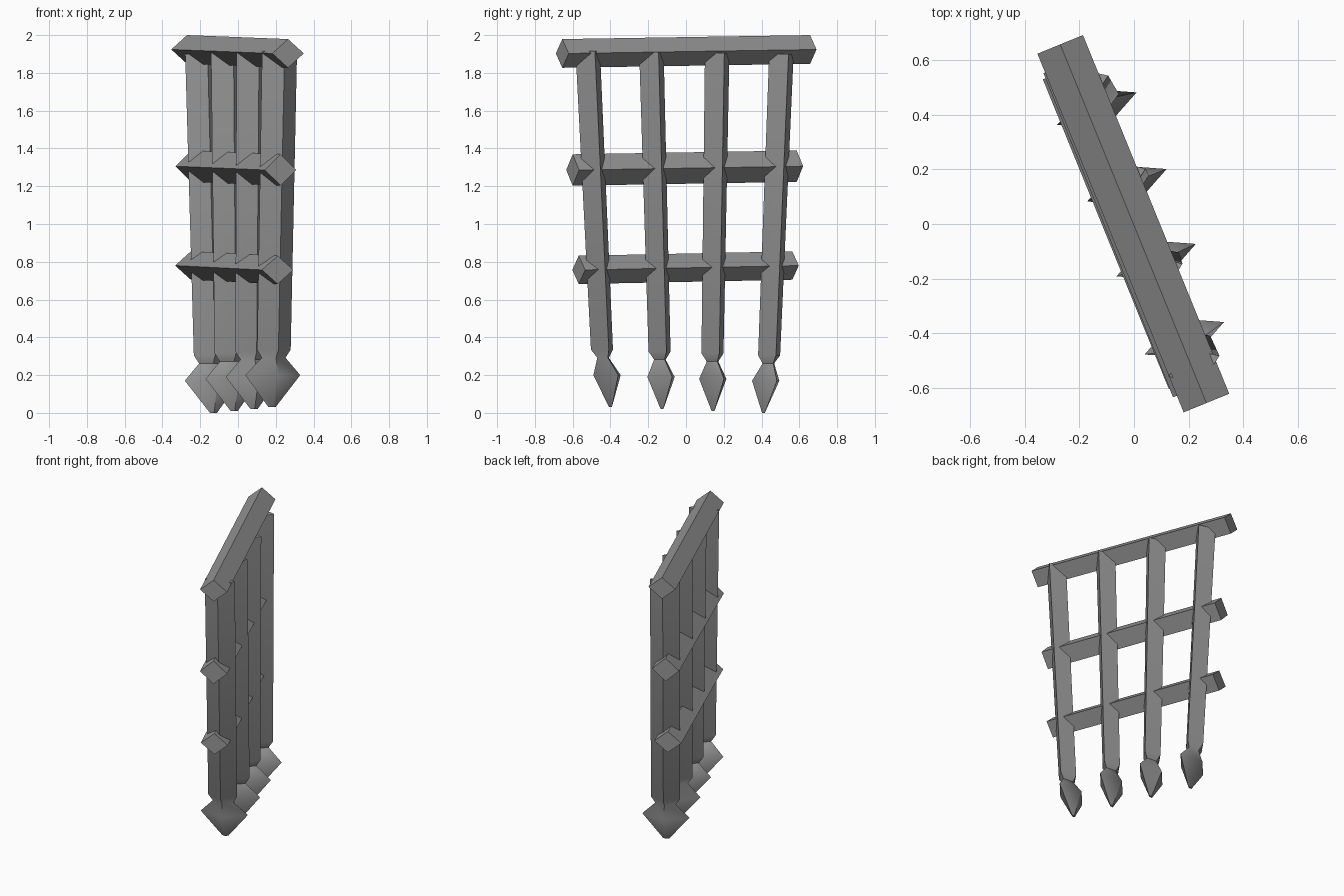
import bpy, bmesh, math
from mathutils import Vector

cube = bpy.data.objects.get("Cube")
if cube:
    bpy.data.objects.remove(cube, do_unlink=True)

# One iron grey for the whole gate
iron = bpy.data.materials.new("iron_grey")
iron.use_nodes = True
COLOR = (0.3, 0.3, 0.3, 1)
iron.diffuse_color = COLOR
iron.node_tree.nodes["Principled BSDF"].inputs["Base Color"].default_value = COLOR

ALONG = Vector((0.378, -0.926, 0))    # along the gate
OUT = Vector((0.926, 0.378, 0))       # out of the gate's plane
UP = Vector((0, 0, 1))


def loft(name, sections, u, v):
    """Skin diamond sections (centre, half size on u, half size on v)."""
    bm = bmesh.new()
    rings = []
    for centre, a, b in sections:
        c = Vector(centre)
        rings.append([bm.verts.new(p) for p in (c + u * a, c + v * b, c - u * a, c - v * b)])
    for lower, upper in zip(rings, rings[1:]):
        for i in range(4):
            j = (i + 1) % 4
            bm.faces.new((lower[i], lower[j], upper[j], upper[i]))
    bm.faces.new(rings[0])
    bm.faces.new(rings[-1])
    bmesh.ops.recalc_face_normals(bm, faces=bm.faces)
    mesh = bpy.data.meshes.new(name)
    bm.to_mesh(mesh)
    bm.free()
    mesh.materials.append(iron)
    obj = bpy.data.objects.new(name, mesh)
    bpy.context.collection.objects.link(obj)
    return obj


# Crossbars: near end, far end, half height
crossbars = {
    "top_crossbar": ((0.265, -0.655, 1.903), (-0.27, 0.657, 1.924), 0.076),
    "middle_crossbar": ((0.226, -0.60, 1.286), (-0.248, 0.586, 1.306), 0.083),
    "lower_crossbar": ((0.21, -0.568, 0.757), (-0.25, 0.563, 0.78), 0.075),
}
for name, (near, far, height) in crossbars.items():
    loft(name, [(near, 0.09, height), (far, 0.09, height)], OUT, UP)

# Upright bars with spear points: top x/y, shoulder x/y, tip x/y/z
uprights = [
    ((0.22, -0.52), (0.19, -0.445), (0.18, -0.40, 0.03)),
    ((0.085, -0.183), (0.075, -0.14), (0.085, -0.127, 0.02)),
    ((-0.05, 0.165), (-0.035, 0.14), (-0.02, 0.143, 0.01)),
    ((-0.187, 0.505), (-0.145, 0.44), (-0.13, 0.41, 0.0)),
]
for number, (top, shoulder, tip) in enumerate(uprights, 1):
    z = tip[2]
    top = Vector((*top, 1.9 + z * 0.5))
    shoulder = Vector((*shoulder, z + 0.305))
    tip = Vector(tip)
    neck = shoulder.lerp(tip, 0.13)
    neck.z = z + 0.262
    widest = shoulder.lerp(tip, 0.6)
    widest.z = z + 0.17
    bar = loft(f"upright_bar_{number}", [
        (tip, 0.02, 0.008),
        (widest, 0.157, 0.078),
        (neck, 0.068, 0.033),
        (shoulder, 0.096, 0.063),
        (top, 0.1, 0.07),
    ], OUT, ALONG)
    # Soften only the gentle folds of the spear point
    bpy.ops.object.select_all(action='DESELECT')
    bar.select_set(True)
    bpy.context.view_layer.objects.active = bar
    bpy.ops.object.shade_smooth_by_angle(angle=math.radians(48))
